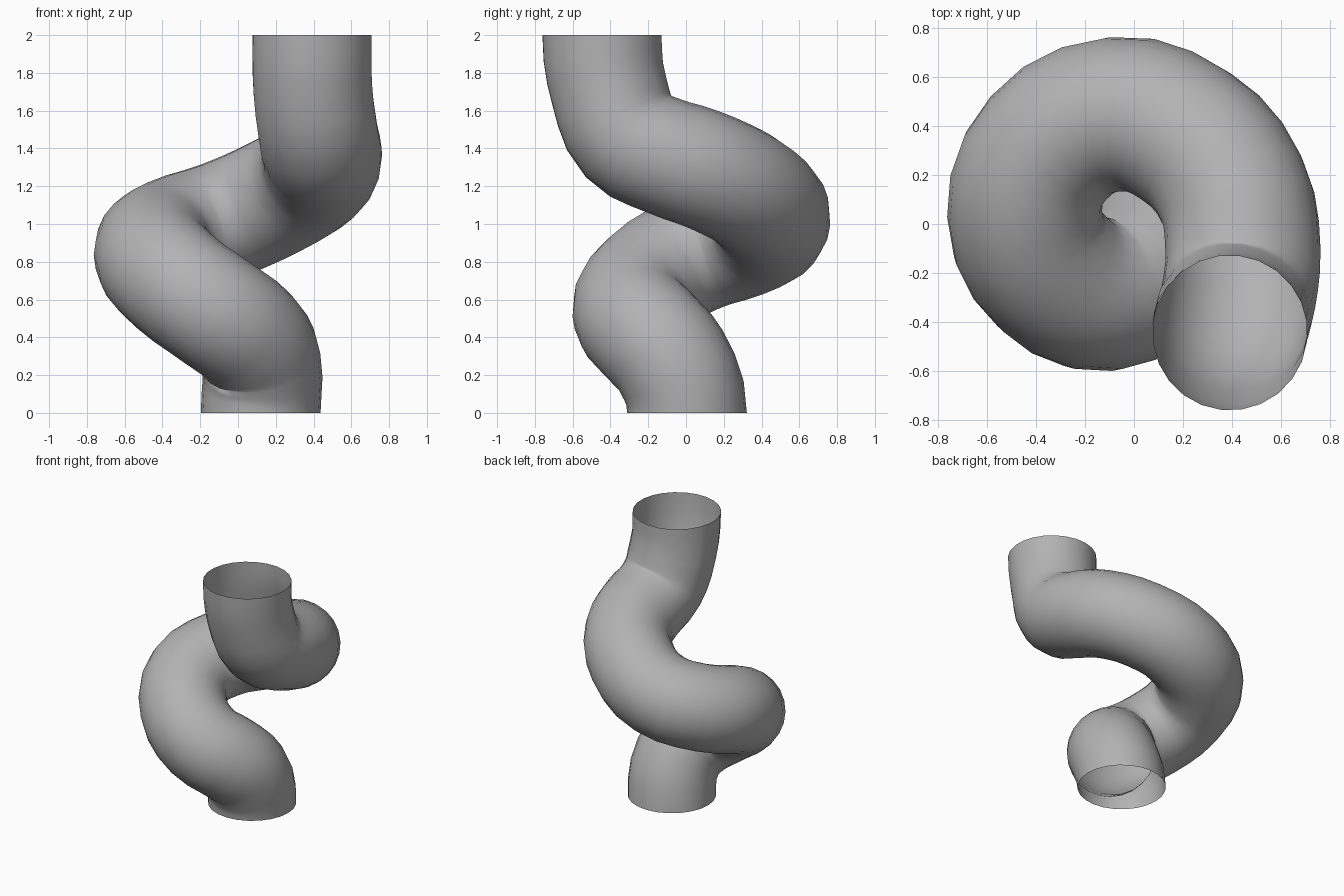
import bpy, bmesh
from mathutils import Vector

if "Cube" in bpy.data.objects:
    bpy.data.objects.remove(bpy.data.objects["Cube"])

# Centre line of the coiled pipe
path = [(0.12, 0.005, 0), (0.122, -0.078, 0.275), (0.06, -0.185, 0.40),
        (-0.11, -0.285, 0.53), (-0.33, -0.2, 0.69), (-0.447, 0.04, 0.84),
        (-0.35, 0.31, 0.93), (-0.08, 0.448, 1.02), (0.21, 0.36, 1.15),
        (0.40, 0.14, 1.27), (0.445, -0.10, 1.36), (0.427, -0.30, 1.465),
        (0.397, -0.40, 1.70), (0.392, -0.445, 2)]

curve = bpy.data.curves.new("coiled_pipe", 'CURVE')
curve.dimensions = '3D'
curve.resolution_u = 3
curve.bevel_depth = 0.317
curve.bevel_resolution = 10
curve.use_fill_caps = False
spline = curve.splines.new('BEZIER')
spline.bezier_points.add(len(path) - 1)
for p, co in zip(spline.bezier_points, path):
    p.co = co
    p.handle_left_type = p.handle_right_type = 'AUTO'

# Vertical start and finish
for p in (spline.bezier_points[0], spline.bezier_points[-1]):
    p.handle_left_type = p.handle_right_type = 'FREE'
    p.handle_left = p.co - Vector((0, 0, 0.12))
    p.handle_right = p.co + Vector((0, 0, 0.12))

pipe = bpy.data.objects.new("coiled_pipe", curve)
bpy.context.collection.objects.link(pipe)
bpy.context.view_layer.objects.active = pipe
pipe.select_set(True)
bpy.ops.object.convert(target='MESH')
pipe = bpy.context.object

# Cut both open rims level
bm = bmesh.new()
bm.from_mesh(pipe.data)
bmesh.ops.remove_doubles(bm, verts=bm.verts, dist=0.0001)
for v in bm.verts:
    if v.is_boundary:
        v.co.z = 0 if v.co.z < 1 else 2

# Soften the tight inner side of the upper bend
crease = [v for v in bm.verts if v.co.x > 0.1 and -0.25 < v.co.y < 0.05
          and 1.55 < v.co.z < 1.9]
for _ in range(4):
    bmesh.ops.smooth_vert(bm, verts=crease, factor=0.5, use_axis_x=True,
                          use_axis_y=True, use_axis_z=True)
bmesh.ops.recalc_face_normals(bm, faces=bm.faces)
bm.to_mesh(pipe.data)
bm.free()
pipe.data.shade_smooth()

# Darker grey finish
grey = bpy.data.materials.new("dark_grey")
grey.diffuse_color = (0.45, 0.45, 0.45, 1)
grey.use_nodes = True
grey.node_tree.nodes["Principled BSDF"].inputs["Base Color"].default_value = grey.diffuse_color
pipe.data.materials.append(grey)
